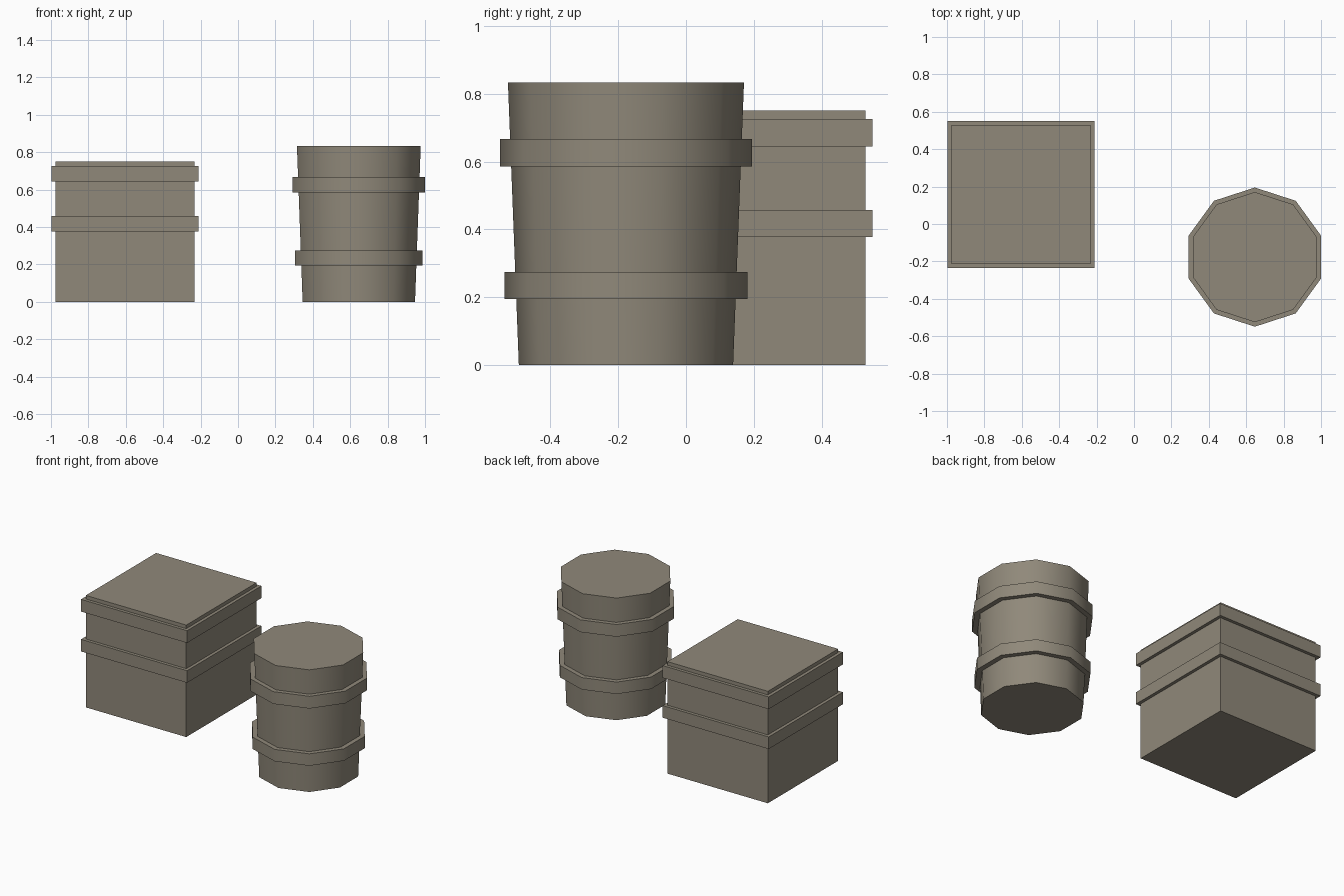
import bpy
import math

cube = bpy.data.objects.get("Cube")
if cube:
    bpy.data.objects.remove(cube, do_unlink=True)

# Single weathered wood colour
COLOUR = (0.28, 0.25, 0.195, 1)
wood = bpy.data.materials.new("grey_brown_wood")
wood.use_nodes = True
wood.diffuse_color = COLOUR
wood.node_tree.nodes["Principled BSDF"].inputs["Base Color"].default_value = COLOUR

CRATE = (-0.605, 0.157)
BARREL = (0.646, -0.177)


def finish(name):
    obj = bpy.context.object
    obj.name = name
    obj.data.materials.append(wood)
    return obj


def block(name, half, bottom, top):
    """Square block centred on the crate."""
    bpy.ops.mesh.primitive_cube_add(size=1, location=(*CRATE, (bottom + top) / 2))
    obj = finish(name)
    obj.scale = (half * 2, half * 2, top - bottom)
    bpy.ops.object.transform_apply(location=False, rotation=False, scale=True)


def drum(name, r_bottom, r_top, bottom, top):
    """Ten-sided drum with a corner facing front, smooth around its sides."""
    bpy.ops.mesh.primitive_cone_add(
        vertices=10, radius1=r_bottom, radius2=r_top, depth=top - bottom,
        location=(*BARREL, (bottom + top) / 2))
    finish(name)
    bpy.ops.object.shade_smooth_by_angle(angle=math.radians(45))


# Crate with two raised bands
block("crate_body", 0.372, 0, 0.75)
block("crate_lower_band", 0.393, 0.377, 0.458)
block("crate_upper_band", 0.393, 0.644, 0.726)

# Barrel flaring upward, with two hoops
drum("barrel_body", 0.316, 0.348, 0, 0.833)
drum("barrel_lower_hoop", 0.358, 0.358, 0.195, 0.275)
drum("barrel_upper_hoop", 0.372, 0.372, 0.585, 0.667)
